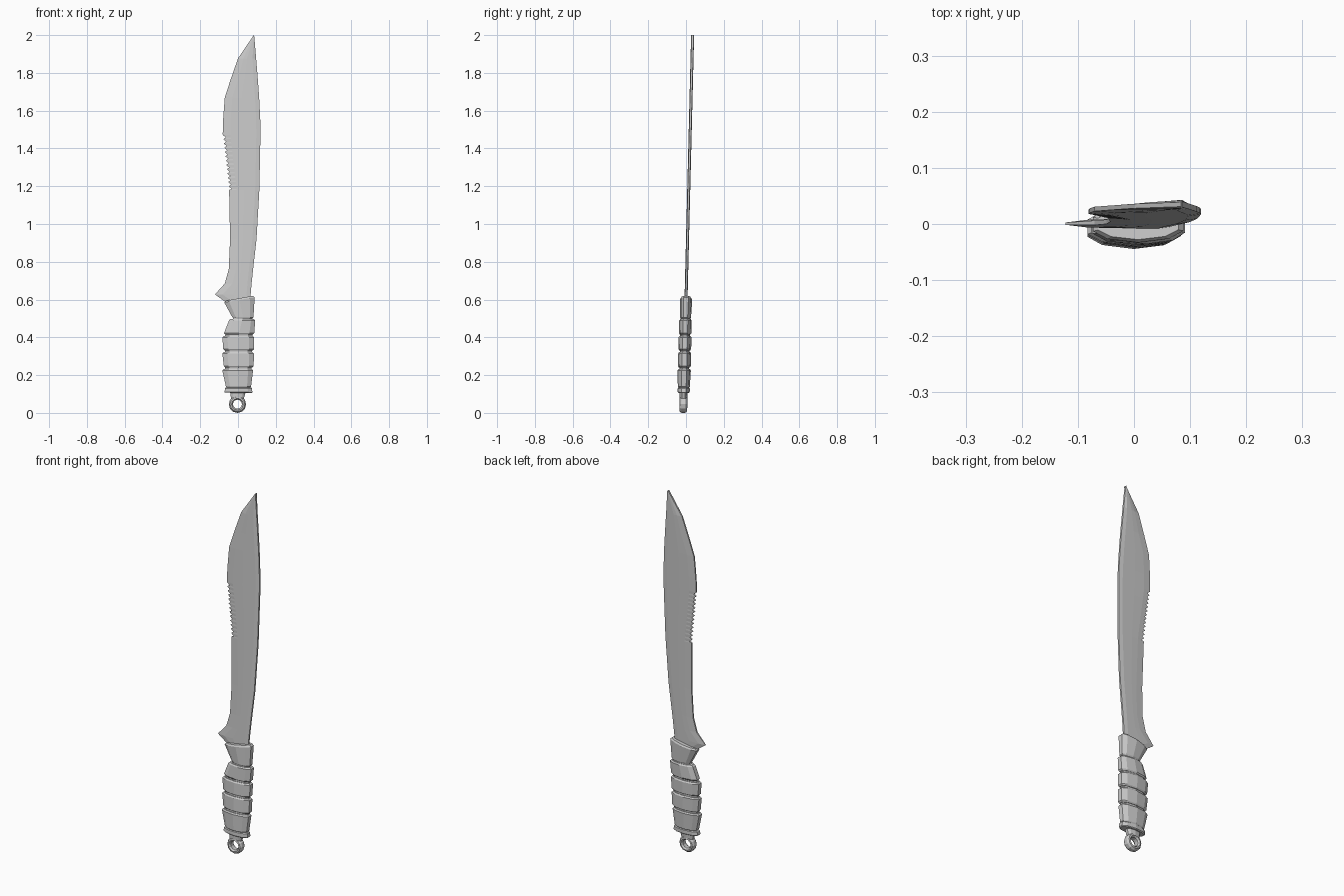
import bpy, bmesh, math
from mathutils import Matrix

cube = bpy.data.objects.get("Cube")
if cube:
    bpy.data.objects.remove(cube, do_unlink=True)

steel = bpy.data.materials.new("plain_grey")
steel.use_nodes = True
GREY = (0.6, 0.6, 0.6, 1)
steel.diffuse_color = GREY
steel.node_tree.nodes["Principled BSDF"].inputs["Base Color"].default_value = GREY

# The whole knife leans back slightly: y grows with height
LEAN = 0.025
lean = Matrix(((1, 0, 0, 0), (0, 1, LEAN, -0.6 * LEAN), (0, 0, 1, 0), (0, 0, 0, 1)))


def finish(name, bm):
    bm.transform(lean)
    bmesh.ops.recalc_face_normals(bm, faces=bm.faces)
    mesh = bpy.data.meshes.new(name)
    bm.to_mesh(mesh)
    bm.free()
    mesh.materials.append(steel)
    obj = bpy.data.objects.new(name, mesh)
    bpy.context.collection.objects.link(obj)
    return obj


def loft(name, rows):
    """Skin closed rings of equal length and cap both ends."""
    bm = bmesh.new()
    rings = [[bm.verts.new(p) for p in row] for row in rows]
    n = len(rings[0])
    for a, b in zip(rings, rings[1:]):
        for i in range(n):
            j = (i + 1) % n
            bm.faces.new((a[i], a[j], b[j], b[i]))
    bm.faces.new(rings[0])
    bm.faces.new(rings[-1])
    return finish(name, bm)


# ---- Blade: rows of (z, left x, right x) from the guard to the tip
profile = [(0.59, -0.07, 0.066), (0.627, -0.122, 0.067), (0.685, -0.07, 0.072),
           (0.76, -0.049, 0.08), (0.92, -0.042, 0.098), (1.18, -0.047, 0.113)]
upper = [(1.475, -0.081, 0.119), (1.55, -0.079, 0.118), (1.67, -0.07, 0.112),
         (1.765, -0.039, 0.105), (1.877, 0.0, 0.096), (2.0, 0.0835, 0.0855)]


def blade_ring(z, left, right, cut=0.0):
    w = right - left
    inner = left + min(0.04, 0.3 * w)
    thin = 0.002 if z < 0.65 else 0.004
    half = [(left + cut, thin), (inner, 0.007), (left + 0.5 * w, 0.008),
            (right - min(0.022, 0.2 * w), 0.008), (right, 0.005)]
    return ([(x, -y, z) for x, y in half]
            + [(x, y, z) for x, y in reversed(half)])


rows = [blade_ring(*p) for p in profile]
# Saw teeth: notches cut into the left edge
TEETH = 13
(z0, l0, r0), (z1, l1, r1) = profile[-1], upper[0]
for i in range(TEETH):
    for offset, cut in ((0.25, 0.014), (0.85, 0.0)):
        t = (i + offset) / TEETH
        rows.append(blade_ring(z0 + t * (z1 - z0), l0 + t * (l1 - l0),
                               r0 + t * (r1 - r0), cut))
rows += [blade_ring(*p) for p in upper]
loft("blade", rows)


# ---- Handle: faceted grips with a shallow central ridge
SECTION = [(0, 0.38), (0.16, 0.8), (0.5, 1.0), (0.84, 0.8), (1, 0.38)]


def grip_ring(zl, zr, left, right, depth):
    half = [(left + t * (right - left), d * depth, zl + t * (zr - zl)) for t, d in SECTION]
    return ([(x, -y, z) for x, y, z in half]
            + [(x, y, z) for x, y, z in reversed(half)])


def grip(name, bottom, top, bevel=0.007):
    """bottom and top are (z at left, z at right, left x, right x, depth)."""
    def shrink(r):
        return (r[0], r[1], r[2] + bevel, r[3] - bevel, r[4] - 0.005)

    def shift(r, dz):
        return (r[0] + dz, r[1] + dz, *r[2:])

    rings = [shrink(bottom), shift(bottom, bevel), shift(top, -bevel), shrink(top)]
    loft(name, [grip_ring(*r) for r in rings])


grip("pommel_collar", (0.107, 0.105, -0.072, 0.076, 0.032), (0.134, 0.134, -0.068, 0.074, 0.032), 0.004)
grip("grip_lower", (0.132, 0.132, -0.064, 0.069, 0.032), (0.232, 0.232, -0.083, 0.08, 0.035))
grip("grip_second", (0.24, 0.24, -0.075, 0.083, 0.034), (0.322, 0.322, -0.083, 0.084, 0.034))
grip("grip_third", (0.331, 0.331, -0.078, 0.085, 0.034), (0.407, 0.407, -0.083, 0.086, 0.034))
grip("grip_upper", (0.415, 0.415, -0.074, 0.086, 0.033), (0.496, 0.496, -0.048, 0.091, 0.033))
grip("guard_collar", (0.497, 0.497, -0.03, 0.082, 0.029), (0.594, 0.62, -0.073, 0.088, 0.033), 0.009)

# Core seen in the grooves between the grips
core = [(0.12, -0.055, 0.062), (0.235, -0.07, 0.072), (0.41, -0.068, 0.076),
        (0.5, -0.026, 0.076), (0.56, -0.035, 0.075)]
loft("handle_core", [grip_ring(z, z, a, b, 0.026) for z, a, b in core])


# ---- Lanyard ring: an octagonal band with chamfered edges and a hole
bm = bmesh.new()
SIDES, CENTRE = 12, 0.046
band = [(0.024, -0.012), (0.031, -0.021), (0.039, -0.019), (0.046, -0.009),
        (0.046, 0.009), (0.039, 0.019), (0.031, 0.021), (0.024, 0.012)]
loops = []
for i in range(SIDES):
    a = math.tau * i / SIDES
    loops.append([bm.verts.new((r * math.cos(a) - 0.003, y, CENTRE + r * math.sin(a)))
                  for r, y in band])
for i in range(SIDES):
    a, b = loops[i], loops[(i + 1) % SIDES]
    for j in range(len(band)):
        k = (j + 1) % len(band)
        bm.faces.new((a[j], a[k], b[k], b[j]))
finish("lanyard_ring", bm)

# Neck joining the ring to the handle
loft("ring_neck", [grip_ring(0.076, 0.076, -0.037, 0.031, 0.02),
                   grip_ring(0.115, 0.115, -0.042, 0.042, 0.022)])
